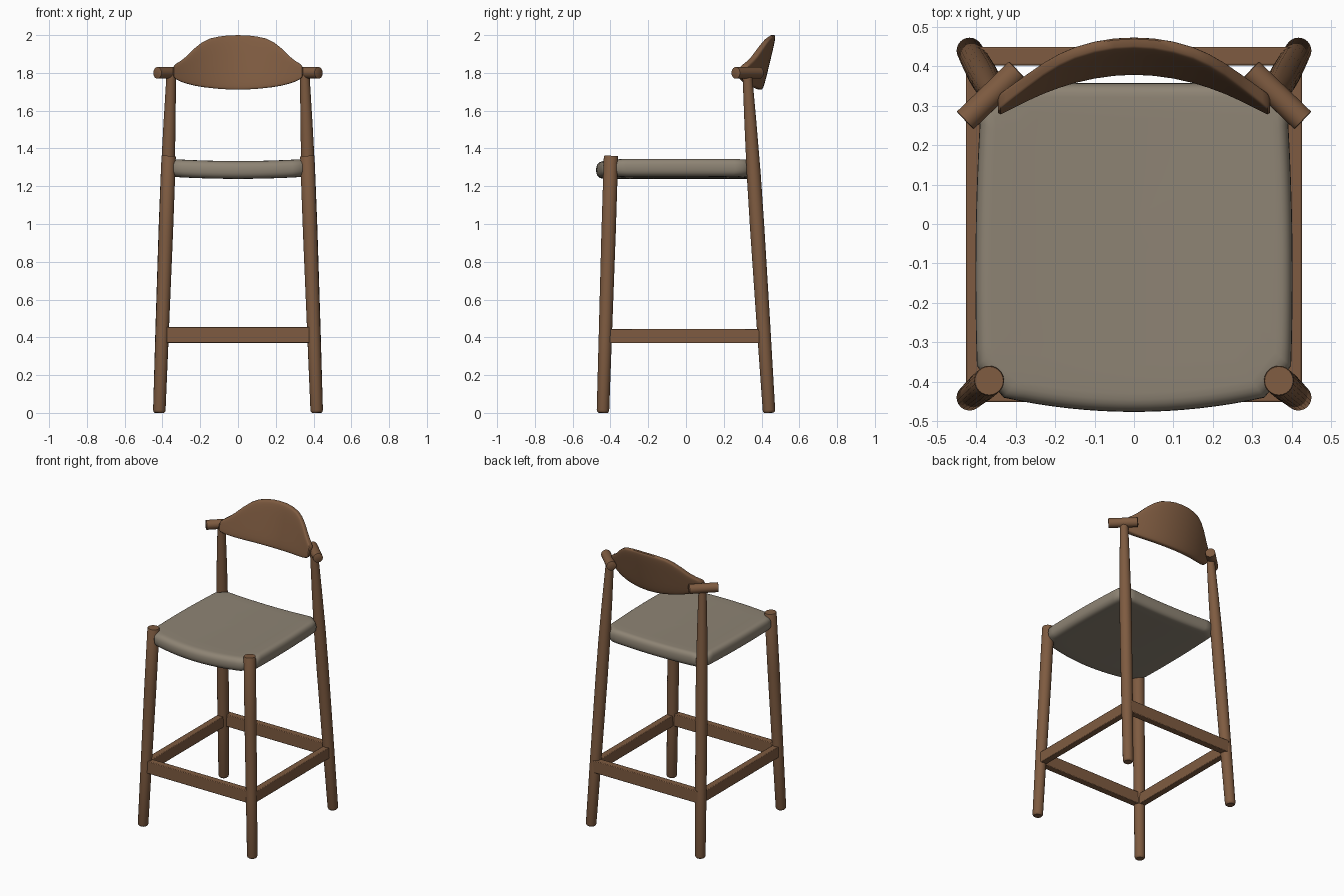
import bpy
import bmesh
from math import sin, cos, pi, copysign, radians
from mathutils import Vector

default = bpy.data.objects.get("Cube")
if default:
    bpy.data.objects.remove(default)


def make_material(name, color):
    mat = bpy.data.materials.new(name)
    mat.use_nodes = True
    mat.diffuse_color = (*color, 1)
    bsdf = mat.node_tree.nodes["Principled BSDF"]
    bsdf.inputs["Base Color"].default_value = (*color, 1)
    bsdf.inputs["Roughness"].default_value = 0.6
    return mat


wood = make_material("walnut wood", (0.21, 0.105, 0.052))
fabric = make_material("taupe upholstery", (0.27, 0.23, 0.175))


def loft(name, rings, mat, angle=40):
    """Skin a list of equal-length closed rings and cap both ends."""
    bm = bmesh.new()
    loops = [[bm.verts.new(p) for p in ring] for ring in rings]
    for a, b in zip(loops, loops[1:]):
        for i in range(len(a)):
            j = (i + 1) % len(a)
            bm.faces.new((a[i], a[j], b[j], b[i]))
    bm.faces.new(loops[0])
    bm.faces.new(loops[-1])
    bmesh.ops.recalc_face_normals(bm, faces=bm.faces)
    mesh = bpy.data.meshes.new(name)
    bm.to_mesh(mesh)
    bm.free()
    mesh.materials.append(mat)
    obj = bpy.data.objects.new(name, mesh)
    bpy.context.collection.objects.link(obj)
    bpy.ops.object.select_all(action="DESELECT")
    obj.select_set(True)
    bpy.context.view_layer.objects.active = obj
    bpy.ops.object.shade_smooth_by_angle(angle=radians(angle))
    return obj


def rod(name, start, end, stations, sides=24):
    """Round rod from start to end; stations are (fraction, radius)."""
    start, end = Vector(start), Vector(end)
    axis = (end - start).normalized()
    u = axis.orthogonal().normalized()
    v = axis.cross(u)
    rings = []
    for t, r in stations:
        c = start.lerp(end, t)
        rings.append([c + r * (u * cos(2 * pi * i / sides) + v * sin(2 * pi * i / sides))
                      for i in range(sides)])
    return loft(name, rings, wood)


def rail(name, start, end, width, height):
    """Rectangular bar with softened edges."""
    start, end = Vector(start), Vector(end)
    side = (end - start).normalized().cross(Vector((0, 0, 1))) * width / 2
    up = Vector((0, 0, height / 2))
    corners = [side + up, up - side, -side - up, side - up]
    obj = loft(name, [[p + c for c in corners] for p in (start, end)], wood)
    bevel = obj.modifiers.new("soft edges", "BEVEL")
    bevel.width = 0.004
    bevel.segments = 2


def power(value, exponent):
    return copysign(abs(value) ** exponent, value)


# Legs, back posts and the angled dowels on top of the posts
for side, sx in (("left", 1), ("right", -1)):
    rod(f"{side}_front_leg", (sx * 0.417, -0.44, 0), (sx * 0.367, -0.397, 1.36),
        [(0, 0.024), (0.004, 0.03), (0.01, 0.033), (0.3, 0.035),
         (0.7, 0.038), (0.997, 0.038), (1, 0.036)])
    rod(f"{side}_rear_leg", (sx * 0.417, 0.44, 0), (sx * 0.353, 0.324, 1.8),
        [(0, 0.024), (0.003, 0.03), (0.008, 0.033), (0.25, 0.036),
         (0.55, 0.038), (0.7, 0.037), (0.85, 0.032), (1, 0.025)])
    rod(f"{side}_top_dowel", (sx * 0.428, 0.262, 1.8), (sx * 0.295, 0.39, 1.8),
        [(0, 0.028), (0.01, 0.031), (0.99, 0.031), (1, 0.028)])
    rail(f"{side}_foot_rail", (sx * 0.403, -0.42, 0.407), (sx * 0.403, 0.41, 0.407), 0.044, 0.076)

# Front and rear foot rails
for name, y in (("front_foot_rail", -0.428), ("rear_foot_rail", 0.425)):
    rail(name, (-0.4, y, 0.413), (0.4, y, 0.413), 0.046, 0.084)


# Seat outline: bowed edges with corners cut so that they end inside the legs
def bowed_edge(a, b, bow, steps=16):
    a, b = Vector(a), Vector(b)
    out = Vector(((b - a).y, -(b - a).x)).normalized()
    return [a.lerp(b, i / steps) + out * bow * (1 - (2 * i / steps - 1) ** 2)
            for i in range(steps + 1)]


front, rear = (0.33, -0.44), (0.33, 0.357)
side_front, side_rear = (0.398, -0.36), (0.388, 0.3)


def flip(p):
    return (-p[0], p[1])


outline = (bowed_edge(flip(front), front, 0.036)
           + bowed_edge(side_front, side_rear, 0.008)
           + bowed_edge(rear, flip(rear), 0)
           + bowed_edge(flip(side_rear), flip(side_front), 0.008))


def seat_ring(scale, height):
    ring = []
    for p in outline:
        x, y = p * scale
        sag = 0.014 * (1 - (x / 0.4) ** 2)
        ring.append((x, y, height - sag))
    return ring


# Seat cushion: flat middle rings joined by a rounded rim
inner = [0.03, 0.25, 0.5, 0.75]
seat_low, seat_high = 1.253, 1.347
middle, half = (seat_low + seat_high) / 2, (seat_high - seat_low) / 2
seat_rings = [seat_ring(s, seat_low) for s in inner]
for k in range(13):
    a = pi * (k / 12 - 0.5)
    inset = 0.04 * (1 - power(cos(a), 0.8))
    seat_rings.append(seat_ring(1 - inset / 0.4, middle + half * power(sin(a), 0.8)))
seat_rings += [seat_ring(s, seat_high) for s in reversed(inner)]
loft("seat", seat_rings, fabric, 50)

# Backrest: tilted board bent around the sitter; stations are (x, bottom, top)
half_board = [(0, 1.711, 2.0), (0.05, 1.712, 1.999), (0.1, 1.715, 1.993),
              (0.15, 1.72, 1.982), (0.19, 1.725, 1.962), (0.23, 1.732, 1.93),
              (0.27, 1.742, 1.89), (0.3, 1.752, 1.866), (0.325, 1.764, 1.85),
              (0.338, 1.776, 1.84), (0.345, 1.793, 1.823)]
board = [(-x, lo, hi) for x, lo, hi in reversed(half_board[1:])] + half_board


def board_ring(x, low, high, sides=28):
    ring = []
    thick = 0.019 * (1 + 0.5 * abs(x)) * (0.7 if abs(x) > 0.34 else 1)
    for i in range(sides):
        a = 2 * pi * (i + 0.5) / sides
        z = (low + high) / 2 + (high - low) / 2 * power(sin(a), 0.5)
        bend = 0.425 + 0.24 * (z - 1.855) - 0.96 * x * x
        ring.append((x, bend + thick * power(cos(a), 0.35), z))
    return ring


loft("backrest", [board_ring(*s) for s in board], wood, 45)
